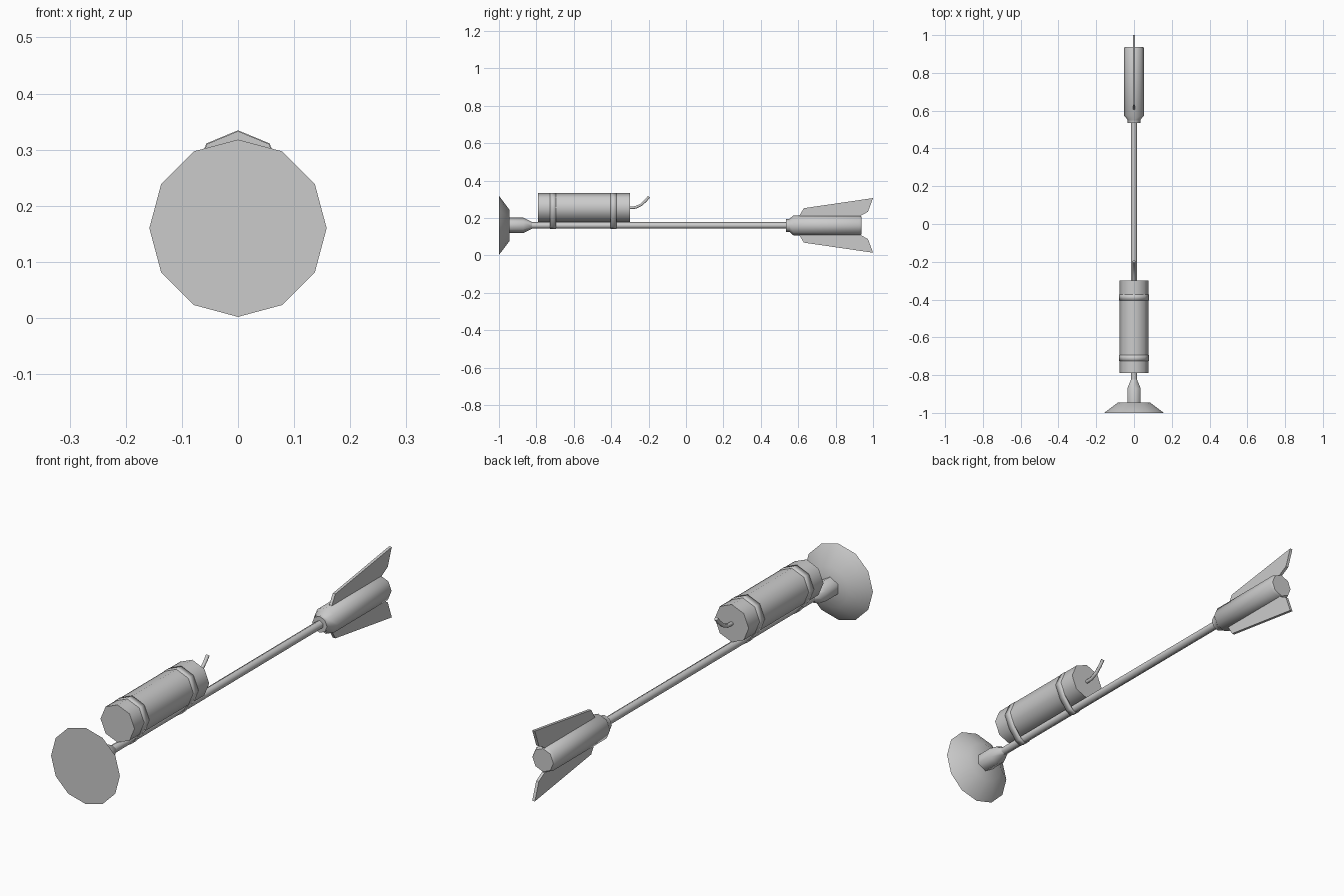
import bpy, bmesh, math

if "Cube" in bpy.data.objects:
    bpy.data.objects.remove(bpy.data.objects["Cube"])

AXIS_Z = 0.16          # height of the pole axis
CAN_Z, CAN_R = 0.255, 0.078

grey = bpy.data.materials.new("plain grey")
grey.diffuse_color = (0.6, 0.6, 0.6, 1)
grey.use_nodes = True
grey.node_tree.nodes["Principled BSDF"].inputs["Base Color"].default_value = grey.diffuse_color


def finish(bm, name, angle=None):
    bmesh.ops.recalc_face_normals(bm, faces=bm.faces)
    me = bpy.data.meshes.new(name)
    bm.to_mesh(me)
    bm.free()
    me.materials.append(grey)
    ob = bpy.data.objects.new(name, me)
    bpy.context.collection.objects.link(ob)
    if angle:
        bpy.ops.object.select_all(action='DESELECT')
        ob.select_set(True)
        bpy.context.view_layer.objects.active = ob
        bpy.ops.object.shade_smooth_by_angle(angle=math.radians(angle))
    return ob


def lathe(name, profile, sides, z=AXIS_Z, angle=50):
    """Capped solid of revolution along y from (y, radius) pairs."""
    bm = bmesh.new()
    rings = []
    for y, r in profile:
        rings.append([bm.verts.new((r * math.sin(math.tau * i / sides), y,
                                    z + r * math.cos(math.tau * i / sides)))
                      for i in range(sides)])
    for a, b in zip(rings, rings[1:]):
        for i in range(sides):
            j = (i + 1) % sides
            bm.faces.new((a[i], a[j], b[j], b[i]))
    bm.faces.new(rings[0])
    bm.faces.new(rings[-1])
    return finish(bm, name, angle)


# Flared head, its neck, the long pole and the rear grip
lathe("flared_head", [(-1, 0.158), (-0.945, 0.085)], 12)
lathe("neck", [(-0.95, 0.041), (-0.87, 0.041), (-0.823, 0.018)], 6, angle=65)
lathe("pole", [(-0.83, 0.0175), (0.55, 0.0175)], 6, angle=65)
lathe("rear_grip", [(0.535, 0.034), (0.552, 0.034), (0.575, 0.054),
                    (0.927, 0.054), (0.938, 0.048)], 8)

# Canister strapped on top of the pole
lathe("canister", [(-0.79, CAN_R), (-0.30, CAN_R)], 8, CAN_Z)

# Tail fins, mirrored above and below the grip
fin = [(0.605, 0.03), (0.605, 0.05), (0.63, 0.092), (1.0, 0.146),
       (0.973, 0.073), (0.935, 0.052), (0.925, 0.03)]
for name, side in (("upper_fin", 1), ("lower_fin", -1)):
    bm = bmesh.new()
    face = bm.faces.new([bm.verts.new((-0.006, y, AXIS_Z + side * h)) for y, h in fin])
    ext = bmesh.ops.extrude_face_region(bm, geom=[face])
    bmesh.ops.translate(bm, vec=(0.012, 0, 0),
                        verts=[v for v in ext["geom"] if isinstance(v, bmesh.types.BMVert)])
    finish(bm, name)

# Straps: open bands around canister and pole
loop = [(0.0795 * math.sin(k * math.pi / 4), CAN_Z + 0.0795 * math.cos(k * math.pi / 4))
        for k in range(-3, 4)] + [(0.021, 0.153), (0, 0.14), (-0.021, 0.153)]
for name, y in (("front_strap", -0.71), ("rear_strap", -0.388)):
    bm = bmesh.new()
    a, b = ([bm.verts.new((x, y + d, z)) for x, z in loop] for d in (-0.016, 0.016))
    for i in range(len(loop)):
        j = (i + 1) % len(loop)
        bm.faces.new((a[i], a[j], b[j], b[i]))
    ob = finish(bm, name, 50)
    mod = ob.modifiers.new("thickness", 'SOLIDIFY')
    mod.thickness = 0.004
    mod.offset = -1

# Curved fuse at the rear of the canister
cu = bpy.data.curves.new("fuse", 'CURVE')
cu.dimensions = '3D'
cu.bevel_depth = 0.008
cu.bevel_resolution = 1
cu.use_fill_caps = True
cu.materials.append(grey)
path = [(-0.31, 0.254), (-0.27, 0.256), (-0.24, 0.27), (-0.215, 0.293), (-0.198, 0.313)]
sp = cu.splines.new('POLY')
sp.points.add(len(path) - 1)
for p, (y, z) in zip(sp.points, path):
    p.co = (0, y, z, 1)
sp.use_smooth = True
bpy.context.collection.objects.link(bpy.data.objects.new("fuse", cu))
